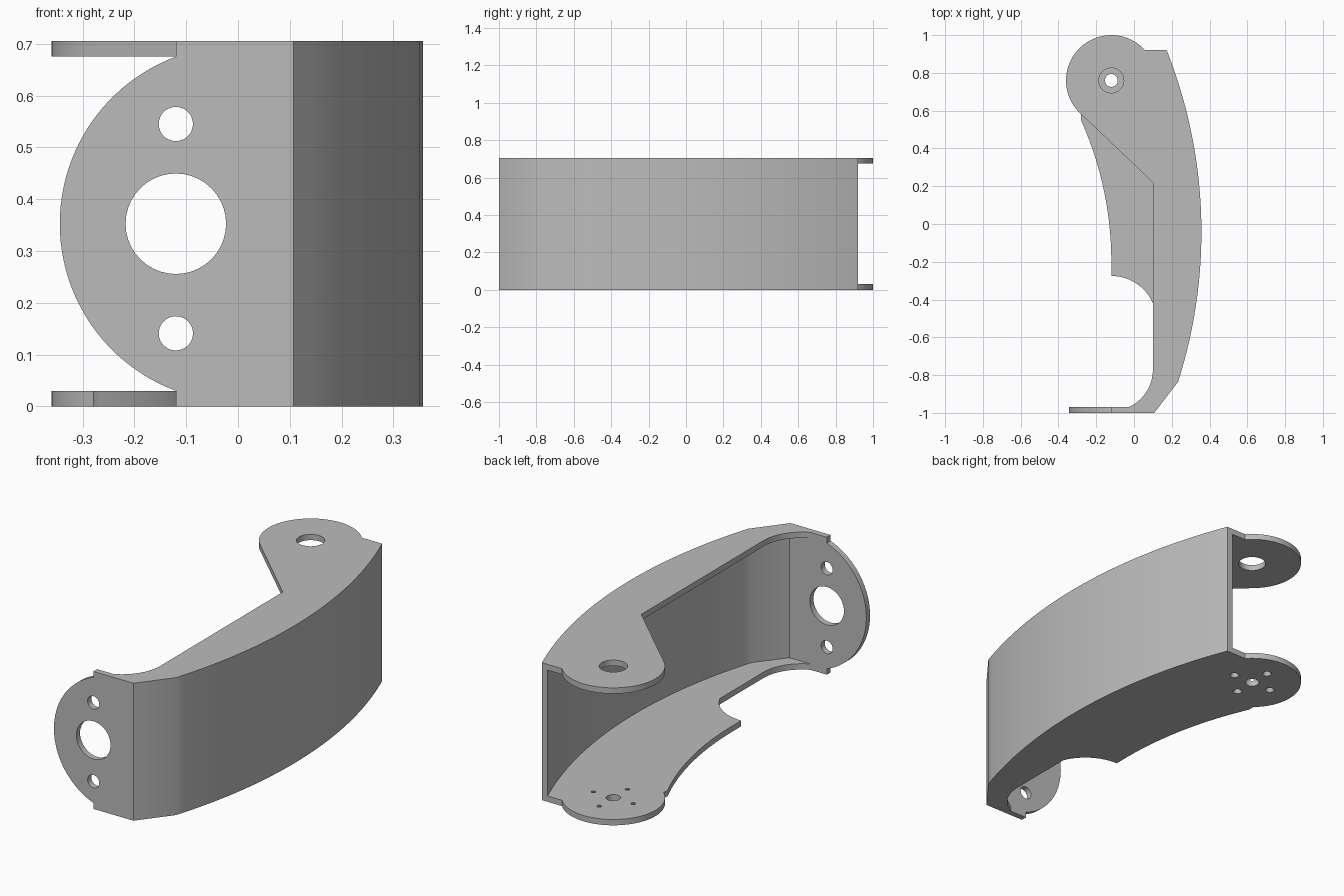
import bpy, bmesh
from math import cos, sin, radians
from mathutils import Matrix, Vector

if "Cube" in bpy.data.objects:
    bpy.data.objects.remove(bpy.data.objects["Cube"])

H, T = 0.705, 0.03          # overall height and sheet thickness

grey = bpy.data.materials.new("plain grey")
grey.use_nodes = True
colour = (0.5, 0.5, 0.5, 1)
grey.diffuse_color = colour
grey.node_tree.nodes["Principled BSDF"].inputs["Base Color"].default_value = colour


def arc(cx, cy, r, start, end, n=24):
    angles = [radians(start + (end - start) * i / n) for i in range(n + 1)]
    return [(cx + r * cos(a), cy + r * sin(a)) for a in angles]


def add_object(name, bm):
    mesh = bpy.data.meshes.new(name)
    bmesh.ops.recalc_face_normals(bm, faces=bm.faces)
    bm.to_mesh(mesh)
    bm.free()
    obj = bpy.data.objects.new(name, mesh)
    bpy.context.collection.objects.link(obj)
    mesh.materials.append(grey)
    return obj


def prism(outline, place, depth):
    """Extrude a 2D outline, placed in space by a function, along a vector."""
    bm = bmesh.new()
    face = bm.faces.new([bm.verts.new(place(u, v)) for u, v in outline])
    new = bmesh.ops.extrude_face_region(bm, geom=[face])["geom"]
    verts = [g for g in new if isinstance(g, bmesh.types.BMVert)]
    bmesh.ops.translate(bm, verts=verts, vec=depth)
    return bm


def drill(obj, holes, axis="Z"):
    """Cut round holes given as (centre, first radius, second radius, length)."""
    bm = bmesh.new()
    turn = Matrix.Rotation(radians(90), 4, "X") if axis == "Y" else Matrix()
    for centre, r1, r2, length in holes:
        bmesh.ops.create_cone(bm, cap_ends=True, segments=40, radius1=r1, radius2=r2,
                              depth=length, matrix=Matrix.Translation(centre) @ turn)
    cutter = add_object("hole_cutter", bm)
    cutter.hide_render = True
    mod = obj.modifiers.new("holes", "BOOLEAN")
    mod.operation, mod.solver, mod.object = "DIFFERENCE", "EXACT", cutter
    select(obj)
    bpy.ops.object.modifier_apply(modifier=mod.name)
    bpy.data.objects.remove(cutter)


def select(obj):
    bpy.ops.object.select_all(action="DESELECT")
    obj.select_set(True)
    bpy.context.view_layer.objects.active = obj


# Shared outline pieces, seen from above
PIVOT = (-0.12, 0.76)
outer = arc(-2.253, -0.042, 2.61, -17.7, 21.63, 40)
outer_front = (0.13, -1 + T)
ear = arc(*PIVOT, 0.24, 41.8, 228.4, 48)
front_fillet = arc(-0.12, -0.77, 0.22, 0, -65.4)

# Upper plate with a straight inner edge
top_outline = [outer_front] + outer + ear + [(0.1, 0.22)] + front_fillet
top_plate = add_object("top_plate", prism(
    top_outline, lambda x, y: (x, y, H - T), (0, 0, T)))
drill(top_plate, [((*PIVOT, H - T / 2), 0.066, 0.066, 0.1)])

# Lower plate with a curved inner edge and a scooped notch
inner_curve = arc(-1.95, -0.2, 1.83, 25.2, 0)
notch = arc(-0.12, -0.515, 0.24, 90, 23.4)
bottom_outline = [outer_front] + outer + ear + inner_curve[1:] + notch + front_fillet
bottom_plate = add_object("bottom_plate", prism(
    bottom_outline, lambda x, y: (x, y, 0), (0, 0, T)))
countersinks = [((x, y, T / 2), 0.024, 0.009, 0.04)
                for x, y in arc(*PIVOT, 0.113, 0, 270, 3)]
drill(bottom_plate, [((*PIVOT, T / 2), 0.034, 0.034, 0.1)] + countersinks)

# Curved outer wall between the plates
wall_inner = arc(-2.253, -0.042, 2.58, 21.89, -17.7, 40)
wall_outline = [outer_front] + outer + wall_inner + [(0.092, -1 + T)]
curved_wall = add_object("curved_wall", prism(
    wall_outline, lambda x, y: (x, y, T), (0, 0, H - 2 * T)))

# Front mounting plate with a rounded side, mitred to meet the wall
mount_outline = [(0.107, 0), (0.107, H), (-0.12, H)]
mount_outline += arc(0, H / 2, 0.344, 110.4, 249.6, 48) + [(-0.12, 0)]
bm = prism(mount_outline, lambda x, z: (x, -1, z), (0, T, 0))
for v in bm.verts:
    if v.co.x > 0.1 and v.co.y > -0.99:
        v.co.x = outer_front[0]
front_plate = add_object("front_plate", bm)
drill(front_plate, [((-0.12, -1 + T / 2, z), r, r, 0.1)
                    for z, r in ((H / 2, 0.097), (0.545, 0.033), (0.141, 0.033))], "Y")

for part in (top_plate, bottom_plate, curved_wall, front_plate):
    select(part)
    bpy.ops.object.shade_smooth_by_angle(angle=radians(30))
